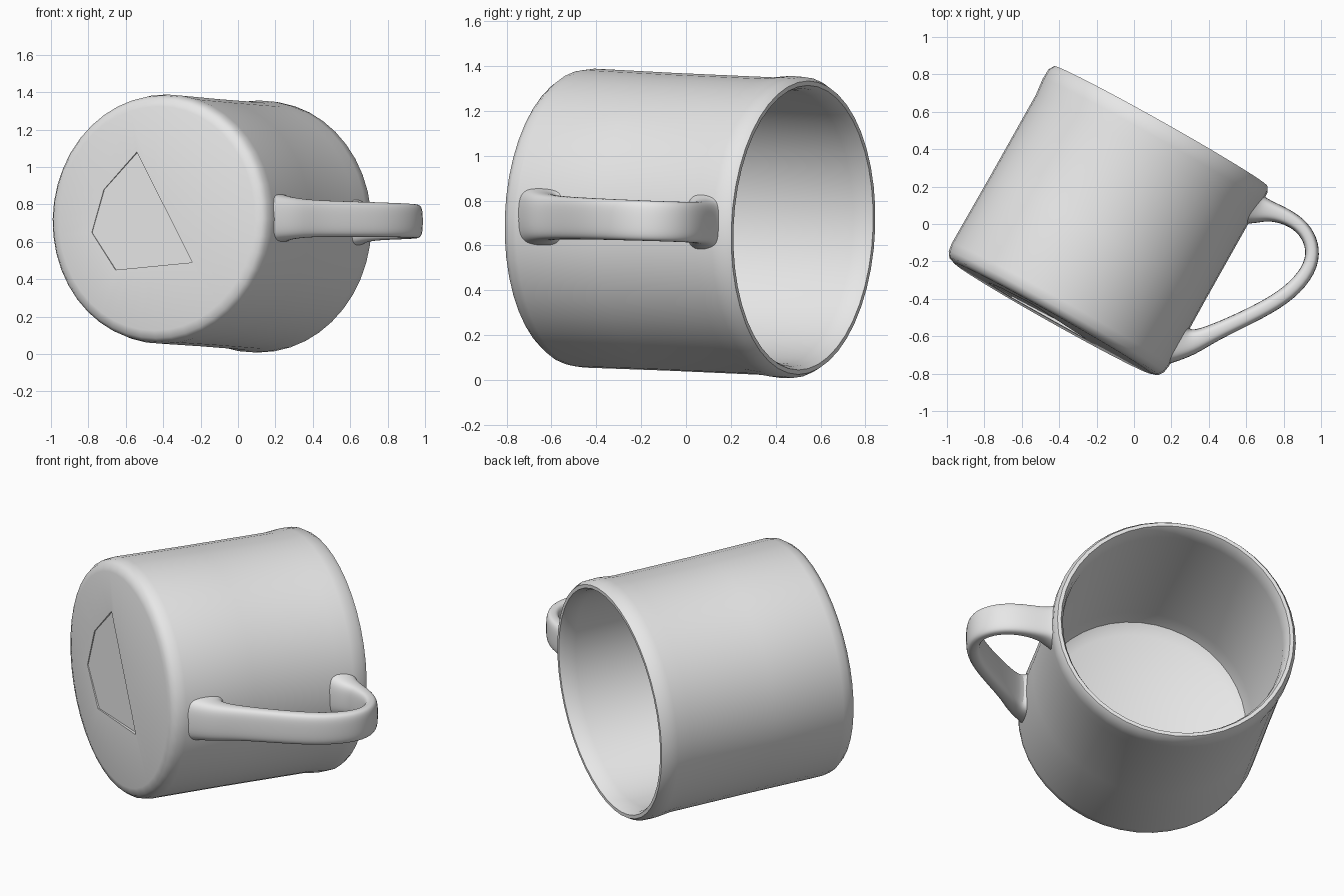
import bpy, bmesh, math
from mathutils import Vector, Matrix

if "Cube" in bpy.data.objects:
    bpy.data.objects.remove(bpy.data.objects["Cube"])

grey = bpy.data.materials.new("plain_grey")
grey.diffuse_color = (0.8, 0.8, 0.8, 1)
grey.use_nodes = True
grey.node_tree.nodes["Principled BSDF"].inputs["Base Color"].default_value = grey.diffuse_color

# Frame of the mug lying on its side: local z runs from base to rim
AXIS = Vector((0.49, 0.872, -0.039)).normalized()
SIDE = Vector((0.872, -0.49, 0)).normalized()
BASE = Vector((-0.435, -0.505, 0.725))
FRAME = Matrix.Translation(BASE) @ Matrix((SIDE, AXIS.cross(SIDE), AXIS)).transposed().to_4x4()


def make_object(name, bm):
    bmesh.ops.recalc_face_normals(bm, faces=bm.faces)
    mesh = bpy.data.meshes.new(name)
    bm.to_mesh(mesh)
    bm.free()
    mesh.materials.append(grey)
    obj = bpy.data.objects.new(name, mesh)
    bpy.context.collection.objects.link(obj)
    return obj


def activate(obj):
    bpy.ops.object.select_all(action='DESELECT')
    obj.select_set(True)
    bpy.context.view_layer.objects.active = obj


# Cup: lathed wall, rounded rim and inner floor
profile = [(0, 0), (0.60, 0), (0.64, 0.012), (0.66, 0.04), (0.667, 0.085),
           (0.664, 0.5), (0.664, 1.0), (0.674, 1.09), (0.672, 1.15),
           (0.655, 1.18), (0.635, 1.18), (0.62, 1.15), (0.612, 1.09),
           (0.61, 0.2), (0.59, 0.12), (0.53, 0.083), (0, 0.075)]
bm = bmesh.new()
verts = [bm.verts.new((r, 0, h)) for r, h in profile]
edges = [bm.edges.new(pair) for pair in zip(verts, verts[1:])]
bmesh.ops.spin(bm, geom=verts + edges, cent=(0, 0, 0), axis=(0, 0, 1),
               angle=2 * math.pi, steps=44, use_duplicate=False)
bmesh.ops.remove_doubles(bm, verts=bm.verts, dist=0.0005)
cup = make_object("cup", bm)

# Shallow sloping dent under the base
outline = [(-0.13, -0.355), (0.224, 0.235), (-0.247, 0.275), (-0.396, 0.075), (-0.327, -0.155)]
bm = bmesh.new()
low = [bm.verts.new((u, v, -0.05)) for u, v in outline]
high = [bm.verts.new((u, v, 0.004 + 0.025 * (u + 0.4))) for u, v in outline]
bm.faces.new(low)
bm.faces.new(high)
for i in range(5):
    j = (i + 1) % 5
    bm.faces.new((low[i], low[j], high[j], high[i]))
cutter = make_object("base_dent_cutter", bm)
cutter.hide_render = True

activate(cup)
dent = cup.modifiers.new("dent", 'BOOLEAN')
dent.operation = 'DIFFERENCE'
dent.solver = 'EXACT'
dent.object = cutter
bpy.ops.object.modifier_apply(modifier=dent.name)
bpy.data.objects.remove(cutter)
bpy.ops.object.shade_smooth_by_angle(angle=math.radians(40))
cup.matrix_world = FRAME

# Handle: flat strap swept along a loop, flaring where it meets the wall
# (x, y, half thickness, half width)
path = [(0.636, 0.085, 0.10, 0.13), (0.675, 0.078, 0.075, 0.108), (0.735, 0.068, 0.052, 0.096),
        (0.836, 0.032, 0.042, 0.093), (0.918, -0.032, 0.04, 0.092),
        (0.962, -0.134, 0.039, 0.092), (0.94, -0.246, 0.041, 0.093),
        (0.836, -0.369, 0.043, 0.094), (0.67, -0.47, 0.043, 0.096),
        (0.414, -0.588, 0.045, 0.10), (0.31, -0.638, 0.068, 0.11),
        (0.235, -0.643, 0.13, 0.13)]
SIDES = 12
bm = bmesh.new()
rings = []
for i, (x, y, thick, width) in enumerate(path):
    a, b = path[max(i - 1, 0)], path[min(i + 1, len(path) - 1)]
    normal = Vector((a[1] - b[1], b[0] - a[0], 0)).normalized()
    if i == 0:
        normal = AXIS
    elif i == len(path) - 1:
        normal = -AXIS
    centre = Vector((x, y, 0.704 - 0.035 * y))
    ring = []
    for k in range(SIDES):
        t = 2 * math.pi * (k + 0.5) / SIDES
        c, s = math.cos(t), math.sin(t)
        p = centre + normal * thick * math.copysign(abs(c) ** 0.6, c)
        p.z += width * math.copysign(abs(s) ** 0.6, s)
        ring.append(bm.verts.new(p))
    rings.append(ring)
for r0, r1 in zip(rings, rings[1:]):
    for k in range(SIDES):
        j = (k + 1) % SIDES
        bm.faces.new((r0[k], r0[j], r1[j], r1[k]))
handle = make_object("handle", bm)
activate(handle)
bpy.ops.object.shade_smooth_by_angle(angle=math.radians(80))
smooth = handle.modifiers.new("smooth", 'SUBSURF')
smooth.levels = smooth.render_levels = 2
